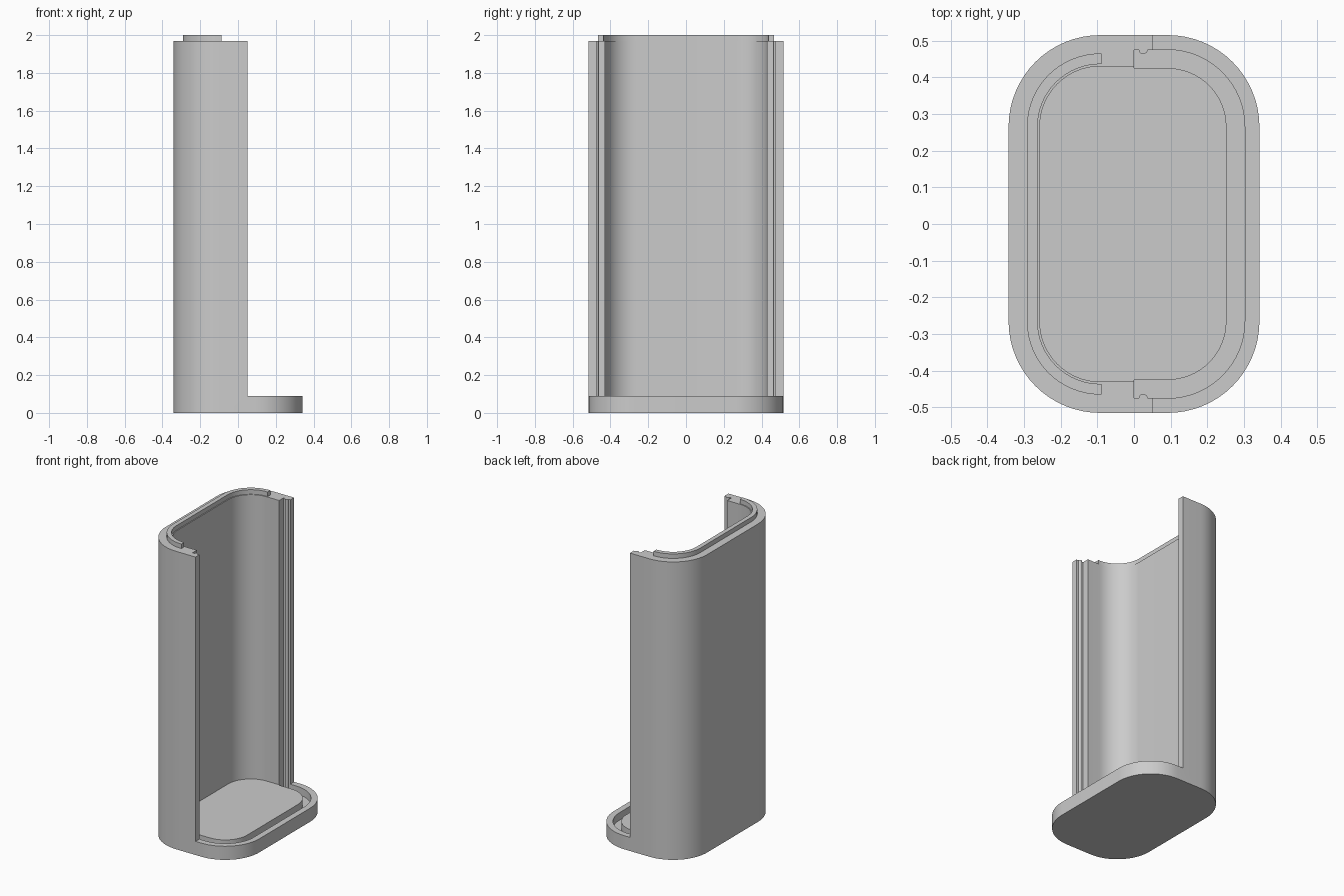
import bpy
import bmesh
from math import sin, cos, pi

HX, HY, R = 0.342, 0.515, 0.25       # half width, half depth, corner radius
BASE_TOP, WALL_TOP, LIP_TOP = 0.09, 1.97, 2.0
GROOVE_FLOOR = 0.04
SEGS = 16

cube = bpy.data.objects.get("Cube")
if cube:
    bpy.data.objects.remove(cube, do_unlink=True)

grey = bpy.data.materials.new("plain grey")
grey.use_nodes = True
colour = (0.6, 0.6, 0.6, 1)
grey.diffuse_color = colour
grey.node_tree.nodes["Principled BSDF"].inputs["Base Color"].default_value = colour


def mirror_y(points):
    """Continue a path across the x axis, back to front."""
    return points + [(x, -y) for x, y in reversed(points)]


def corner(inset, side):
    """Back corner of the rounded outline, from the back to the given side."""
    r = R - inset
    return [(side * (HX - R + r * sin(a)), HY - R + r * cos(a))
            for a in (i * pi / 2 / SEGS for i in range(SEGS + 1))]


def bead(x, y, r=0.012):
    """Half round bead pointing inwards, running from left to right."""
    return [(x - r * cos(i * pi / 8), y - r * sin(i * pi / 8)) for i in range(9)]


def prism(name, points, z0, z1):
    bm = bmesh.new()
    face = bm.faces.new([bm.verts.new((x, y, z0)) for x, y in points])
    top = bmesh.ops.extrude_face_region(bm, geom=[face])["geom"]
    bmesh.ops.translate(bm, vec=(0, 0, z1 - z0),
                        verts=[v for v in top if isinstance(v, bmesh.types.BMVert)])
    bmesh.ops.recalc_face_normals(bm, faces=bm.faces)
    mesh = bpy.data.meshes.new(name)
    bm.to_mesh(mesh)
    bm.free()
    mesh.materials.append(grey)
    obj = bpy.data.objects.new(name, mesh)
    bpy.context.collection.objects.link(obj)
    return obj


def activate(obj):
    bpy.ops.object.select_all(action='DESELECT')
    obj.select_set(True)
    bpy.context.view_layer.objects.active = obj


def cut(obj, cutter):
    cutter.hide_render = True
    mod = obj.modifiers.new("cut", 'BOOLEAN')
    mod.operation, mod.solver, mod.object = 'DIFFERENCE', 'EXACT', cutter
    activate(obj)
    bpy.ops.object.modifier_apply(modifier=mod.name)
    bpy.data.objects.remove(cutter, do_unlink=True)


# Case: a solid rounded block, opened towards the left above the base
outline = mirror_y(list(reversed(corner(0, -1))) + corner(0, 1))
case = prism("case_half_with_base", outline, 0, WALL_TOP)

tongue_y = HY - 0.04
snap = [(0, tongue_y)] + bead(0.025, tongue_y)
wall_inside = [(0, HY - 0.085)] + corner(0.085, -1)
opening = [(0.6, 0.7), (0.05, 0.7), (0.05, tongue_y)] + snap[::-1] + wall_inside
cut(case, prism("opening_cutter", mirror_y(opening), BASE_TOP, 2.2))

# Seating groove around the open half of the base
outer = mirror_y(snap + corner(0.04, 1))
inner = mirror_y([(0, HY - 0.09)] + corner(0.09, 1))
cut(case, prism("groove_cutter", outer + inner[::-1], GROOVE_FLOOR, BASE_TOP + 0.02))

# Raised locating lip on the top of the wall
lip_end = -0.088
outer = mirror_y([(lip_end, HY - 0.05)] + corner(0.05, -1))
inner = mirror_y([(lip_end, HY - 0.079)] + corner(0.079, -1))
lip = prism("top_lip", outer + inner[::-1], WALL_TOP, LIP_TOP)

for obj in (case, lip):
    activate(obj)
    bpy.ops.object.shade_smooth_by_angle(angle=pi / 6)
